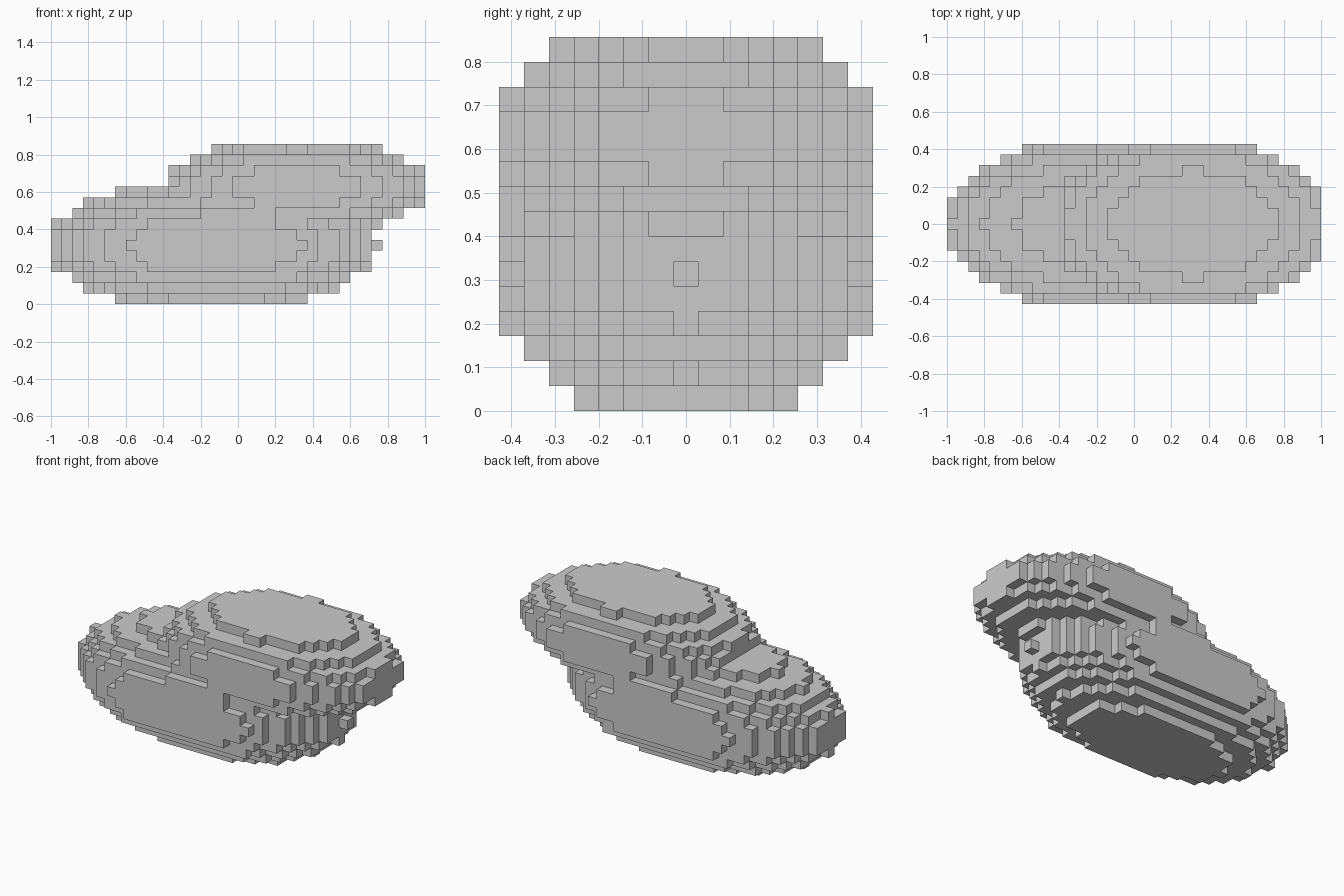
import bpy, bmesh
from mathutils import Vector

if "Cube" in bpy.data.objects:
    bpy.data.objects.remove(bpy.data.objects["Cube"])

V = 2 / 35                      # edge of one block
NX, NY, NZ = 35, 15, 15         # grid size in blocks


def blob(cx, cz, a, b, c, x_limit=NX):
    """Blocks whose centres lie in an ellipsoid (all in block units)."""
    return {(i, j, k)
            for i in range(x_limit) for j in range(NY) for k in range(NZ)
            if ((i + .5 - cx) / a) ** 2 + ((j + .5 - 7.5) / b) ** 2
            + ((k + .5 - cz) / c) ** 2 <= 1}


# Corner offsets of the block side facing each direction
SIDES = {
    (1, 0, 0): ((1, 0, 0), (1, 1, 0), (1, 1, 1), (1, 0, 1)),
    (-1, 0, 0): ((0, 0, 0), (0, 0, 1), (0, 1, 1), (0, 1, 0)),
    (0, 1, 0): ((0, 1, 0), (0, 1, 1), (1, 1, 1), (1, 1, 0)),
    (0, -1, 0): ((0, 0, 0), (1, 0, 0), (1, 0, 1), (0, 0, 1)),
    (0, 0, 1): ((0, 0, 1), (1, 0, 1), (1, 1, 1), (0, 1, 1)),
    (0, 0, -1): ((0, 0, 0), (0, 1, 0), (1, 1, 0), (1, 0, 0)),
}

grey = bpy.data.materials.new("light_grey")
grey.diffuse_color = (0.6, 0.6, 0.6, 1)
grey.use_nodes = True
grey.node_tree.nodes["Principled BSDF"].inputs["Base Color"].default_value = grey.diffuse_color


def build(name, cells, solid):
    """Mesh of the block sides not covered by any block of the whole model."""
    bm = bmesh.new()
    verts = {}

    def vert(p):
        if p not in verts:
            verts[p] = bm.verts.new(Vector((p[0] - NX / 2, p[1] - NY / 2, p[2])) * V)
        return verts[p]

    for i, j, k in sorted(cells):
        for (dx, dy, dz), corners in SIDES.items():
            if (i + dx, j + dy, k + dz) not in solid:
                bm.faces.new([vert((i + x, j + y, k + z)) for x, y, z in corners])
    mesh = bpy.data.meshes.new(name)
    bm.to_mesh(mesh)
    bm.free()
    mesh.materials.append(grey)
    bpy.context.collection.objects.link(bpy.data.objects.new(name, mesh))


# Lower lobe, slightly fuller on its right flank
lower = blob(15, 5.5, 15.5, 8.03, 6) | blob(15.92, 5.5, 15.5, 8.03, 6, 24)
# Upper lobe, overhanging to the right
upper = blob(23, 11, 12.5, 8.02, 4.5)
# Neck filling the crease between the lobes
neck = blob(17.5, 8.5, 8, 8, 1.9)

solid = lower | upper | neck
build("lower_lobe", lower, solid)
build("upper_lobe", upper - lower, solid)
build("neck", neck - lower - upper, solid)
